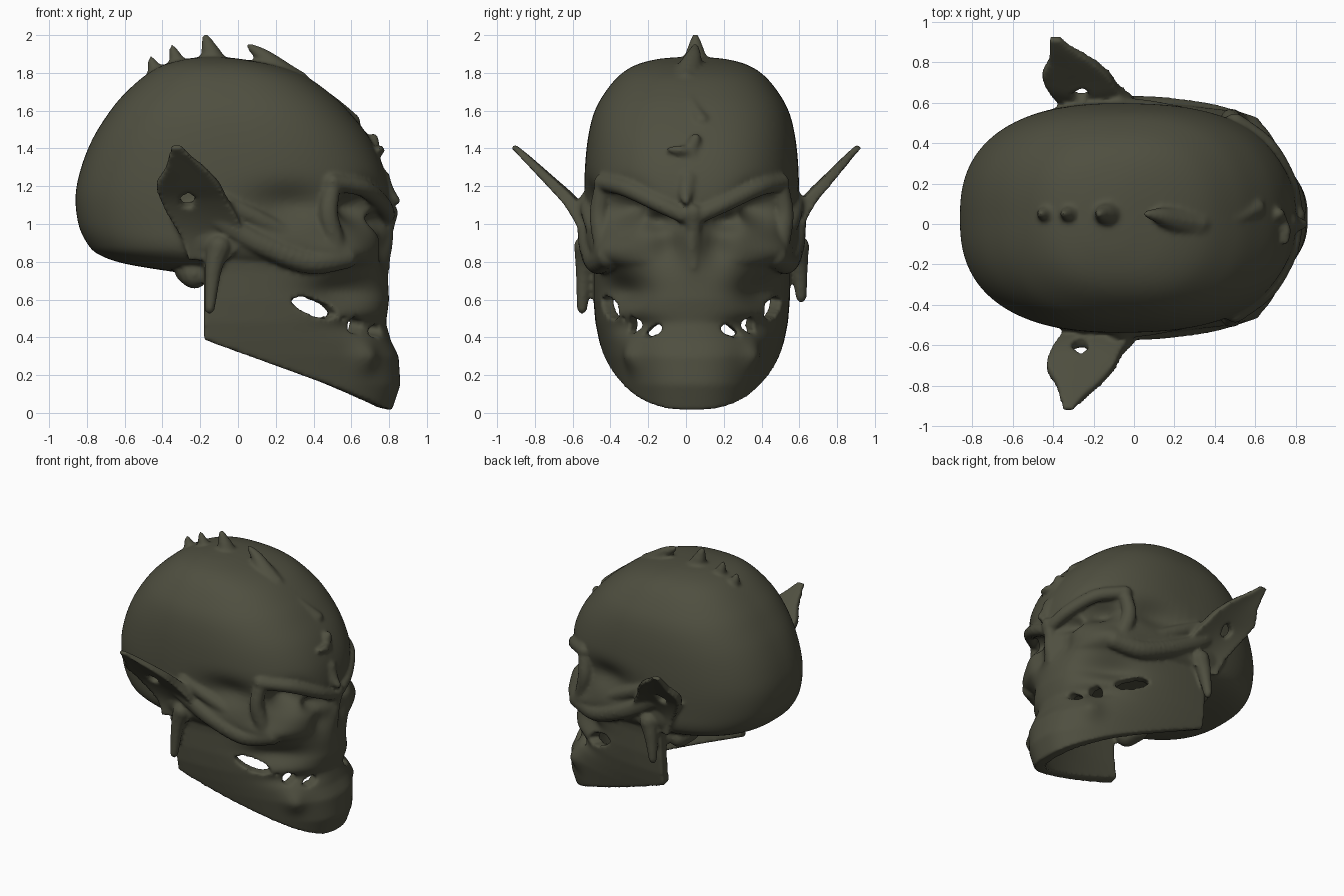
import bpy, bmesh, math
from mathutils import Vector, Matrix

if "Cube" in bpy.data.objects:
    bpy.data.objects.remove(bpy.data.objects["Cube"])

MID = 0.03            # the skull sits slightly off centre in y
bm = bmesh.new()      # every part is gathered here, then fused like clay


def spline(rows, t):
    """Catmull-Rom through rows of numbers, t from 0 to 1."""
    f = t * (len(rows) - 1)
    i = min(int(f), len(rows) - 2)
    f -= i
    a, b, c, d = (rows[min(max(k, 0), len(rows) - 1)] for k in range(i - 1, i + 3))
    return [0.5 * (2 * q + (r - p) * f + (2 * p - 5 * q + 4 * r - s) * f * f
                   + (3 * q - p - 3 * r + s) * f ** 3) for p, q, r, s in zip(a, b, c, d)]


def lerp(rows, z):
    z = min(max(z, rows[0][0]), rows[-1][0])
    for a, b in zip(rows, rows[1:]):
        if z <= b[0]:
            f = (z - a[0]) / (b[0] - a[0])
            return [p + (q - p) * f for p, q in zip(a[1:], b[1:])]


def power(v, e=0.8):
    return math.copysign(abs(v) ** e, v)


# sculpting pushes: centre, radii, displacement (mirrored in y)
PUSHES = [
    ((.77, .17, 1.02), (.12, .10, .06), (-.12, 0, 0)),        # inner eye socket
    ((.66, .36, 1.09), (.14, .12, .09), (-.14, -.09, 0)),     # outer eye socket
    ((.27, .55, 1.10), (.20, .20, .10), (0, -.07, 0)),        # temple hollow
    ((.80, .00, .92), (.10, .05, .13), (.02, 0, 0)),          # nose ridge
    ((.80, .13, .88), (.10, .08, .10), (-.05, 0, 0)),         # beside the nose
    ((.57, .44, .84), (.20, .20, .08), (.03, .05, 0)),        # cheekbone
    ((.60, .42, .64), (.22, .20, .08), (-.06, -.05, 0)),      # under the cheek
    ((.70, .35, .46), (.20, .20, .05), (-.03, -.03, 0)),      # mouth line
    ((.68, .36, .30), (.07, .10, .08), (.04, .03, 0)),        # jaw bump
]


def sculpt(p):
    out = Vector(p)
    for c, r, d in PUSHES:
        for s in (1, -1):
            q = (p[0] - c[0], (p[1] - MID) * s - c[1], p[2] - c[2])
            w = math.exp(-sum((a / b) ** 2 for a, b in zip(q, r)))
            out += Vector((d[0], d[1] * s, d[2])) * w
    return out


def tube(points, r0, r1, n=26):
    """Tapered strand of overlapping balls along a smooth path."""
    for k in range(n):
        t = k / (n - 1)
        bmesh.ops.create_icosphere(bm, subdivisions=2, radius=r0 + (r1 - r0) * t,
                                   matrix=Matrix.Translation(spline(points, t)))


def pair(points, r0, r1):
    for s in (1, -1):
        tube([(x, MID + s * y, z) for x, y, z in points], r0, r1)


def sheet(func, nu, nv, skip):
    """Closed thick sheet; func(u, v) gives outer and inner point, skip cuts holes."""
    pts = {(i, j): func(i / nu, j / nv) for i in range(nu + 1) for j in range(nv + 1)}
    keep = {(i, j) for i in range(nu) for j in range(nv)
            if not skip((pts[i, j][0] + pts[i + 1, j + 1][0]) / 2)}
    verts = {}

    def vert(i, j, k):
        if (i, j, k) not in verts:
            verts[i, j, k] = bm.verts.new(pts[i, j][k])
        return verts[i, j, k]

    for i, j in keep:
        ring = [(i, j), (i + 1, j), (i + 1, j + 1), (i, j + 1)]
        bm.faces.new([vert(*c, 0) for c in ring])
        bm.faces.new([vert(*c, 1) for c in reversed(ring)])
        for e, nb in enumerate([(i, j - 1), (i + 1, j), (i, j + 1), (i - 1, j)]):
            if nb not in keep:
                a, b = ring[e], ring[(e + 1) % 4]
                bm.faces.new([vert(*b, 0), vert(*a, 0), vert(*a, 1), vert(*b, 1)])


# cranium: horizontal sections (z, back x, front x, half width)
CRANIUM = [(.72, -.15, .60, .30), (.745, -.33, .74, .42), (.79, -.60, .78, .50),
           (.84, -.74, .785, .55), (.90, -.80, .79, .57), (1.0, -.845, .80, .57),
           (1.15, -.86, .80, .57), (1.3, -.83, .77, .565), (1.45, -.77, .70, .55),
           (1.58, -.69, .60, .52), (1.68, -.61, .50, .47), (1.78, -.50, .36, .39),
           (1.84, -.40, .20, .30), (1.873, -.28, .02, .18), (1.885, -.18, -.10, .04)]
SEG, ROWS = 110, 100
rings = []
for j in range(ROWS + 1):
    z, xb, xf, w = spline(CRANIUM, j / ROWS)
    ring = []
    for i in range(SEG):
        a = math.tau * i / SEG
        ring.append(bm.verts.new(sculpt(((xb + xf) / 2 + (xf - xb) / 2 * power(math.cos(a)),
                                         MID + w * power(math.sin(a)), z))))
    rings.append(ring)
for lo, hi in zip(rings, rings[1:]):
    for i in range(SEG):
        k = (i + 1) % SEG
        bm.faces.new((lo[i], lo[k], hi[k], hi[i]))
bm.faces.new(rings[0][::-1])
bm.faces.new(rings[-1])

# jaws: one hollow U-shaped wall (z, front x, half width)
JAW = [(0, .81, .40), (.15, .86, .43), (.30, .85, .47), (.38, .81, .49),
       (.48, .785, .51), (.60, .80, .52), (.75, .79, .52), (.95, .79, .54)]
BACK = -.18


def jaw(u, v):
    th = math.pi * (u - .5)
    c, s = power(max(math.cos(th), 0)), power(math.sin(th))
    x0 = BACK + (.82 - BACK) * c
    low, top = .318 - .372 * x0, .86 + .08 * c
    z = low + (top - low) * v
    xf, w = lerp(JAW, z)
    p = sculpt((BACK + (xf - BACK) * c, MID + w * s, z))
    return p, Vector((BACK + (p.x - BACK) * .91, MID + (p.y - MID) * .86, z + .02 * (1 - v)))


def mouth(p):
    if abs(p.y - MID) < .11:
        return False
    t = (p.x - .41) / .125
    if abs(t) < 1 and abs(p.z - (.555 - .3 * (p.x - .41))) < .045 * math.sqrt(1 - t * t):
        return True
    return any(((p.x - x) / rx) ** 2 + ((p.z - z) / rz) ** 2 < 1 for x, z, rx, rz in
               ((.565, .495, .016, .02), (.625, .46, .038, .048), (.73, .43, .036, .034)))


sheet(jaw, 180, 60, mouth)

# brow, outer eye rim, cheek arch and skull base knobs
pair([(.79, .05, 1.05), (.76, .18, 1.11), (.66, .35, 1.19), (.50, .47, 1.22)], .045, .05)
pair([(.50, .47, 1.20), (.48, .49, 1.05), (.52, .46, .88)], .045, .06)
pair([(.57, .44, .83), (.38, .50, .80), (.15, .535, .88), (-.02, .545, .97),
      (-.14, .55, 1.05)], .07, .06)
pair([(.35, .48, .90), (.10, .53, 1.03), (-.08, .55, 1.12)], .05, .05)
pair([(-.26, .30, .76), (-.23, .38, .735)], .08, .08)
tube([(.80, .04, 1.06), (.775, .04, .92), (.775, .04, .77)], .05, .03)

# pointed ears (z, back x, front x, distance out) and hanging lobes
EAR = [(.80, -.26, -.05, .57), (.92, -.30, .02, .58), (1.02, -.36, .0, .62),
       (1.12, -.41, -.06, .68), (1.20, -.43, -.10, .75), (1.28, -.385, -.17, .82),
       (1.35, -.365, -.25, .88), (1.405, -.35, -.30, .93)]
for side in (1, -1):
    def ear(u, v, s=side):
        z, xl, xr, a = spline(EAR, v)
        lean = -.07 * v * v if s > 0 else 0
        a -= .035 * math.sin(math.pi * u) * (1 - v)
        p = Vector((xl + (xr - xl) * u + lean, MID * (1 - v) + s * a, z))
        thick = .03 + .06 * (1 - v)
        return p, p + Vector((0, -s * thick * .85, thick * .5))

    sheet(ear, 24, 40, lambda p: ((p.x + .265) / .04) ** 2 + ((p.z - 1.12) / .04) ** 2 < 1)
    tip = .58 + .03 * side
    tube([(-.10, MID + side * .56, .88), (-.13, MID + side * .57, .76),
          (-.15, MID + side * .58, tip)], .065, .028)

# crest of spikes from the back of the crown down to the forehead
tube([(-.43, .05, 1.80), (-.45, .05, 1.84), (-.46, .05, 1.88)], .05, .012)
tube([(-.31, .05, 1.82), (-.33, .05, 1.88), (-.35, .05, 1.94)], .06, .012)
tube([(-.12, .05, 1.83), (-.15, .05, 1.92), (-.175, .05, 2.0)], .08, .012)
tube([(.30, .00, 1.73), (.20, .02, 1.82), (.13, .04, 1.89), (.06, .05, 1.94)], .09, .016)
tube([(.60, .08, 1.54), (.50, .03, 1.63), (.40, .01, 1.70), (.32, -.02, 1.75)], .05, .035)
tube([(.70, .05, 1.28), (.71, .03, 1.38), (.715, .05, 1.45)], .06, .03)
tube([(.71, .03, 1.38), (.75, -.03, 1.39), (.75, -.09, 1.395)], .04, .014)
tube([(.74, .01, 1.23), (.79, .0, 1.16), (.845, .0, 1.12)], .07, .018)

# fuse everything into one smooth sculpted skin
mesh = bpy.data.meshes.new("skull")
bm.to_mesh(mesh)
bm.free()
skin = bpy.data.materials.new("dark olive")
skin.diffuse_color = (.078, .078, .051, 1)
skin.use_nodes = True
skin.node_tree.nodes["Principled BSDF"].inputs["Base Color"].default_value = skin.diffuse_color
mesh.materials.append(skin)
head = bpy.data.objects.new("skull", mesh)
bpy.context.collection.objects.link(head)
mod = head.modifiers.new("fuse", 'REMESH')
mod.mode = 'VOXEL'
mod.voxel_size = .0125
mod.use_smooth_shade = True
mod = head.modifiers.new("soften", 'SMOOTH')
mod.factor = .5
mod.iterations = 4
